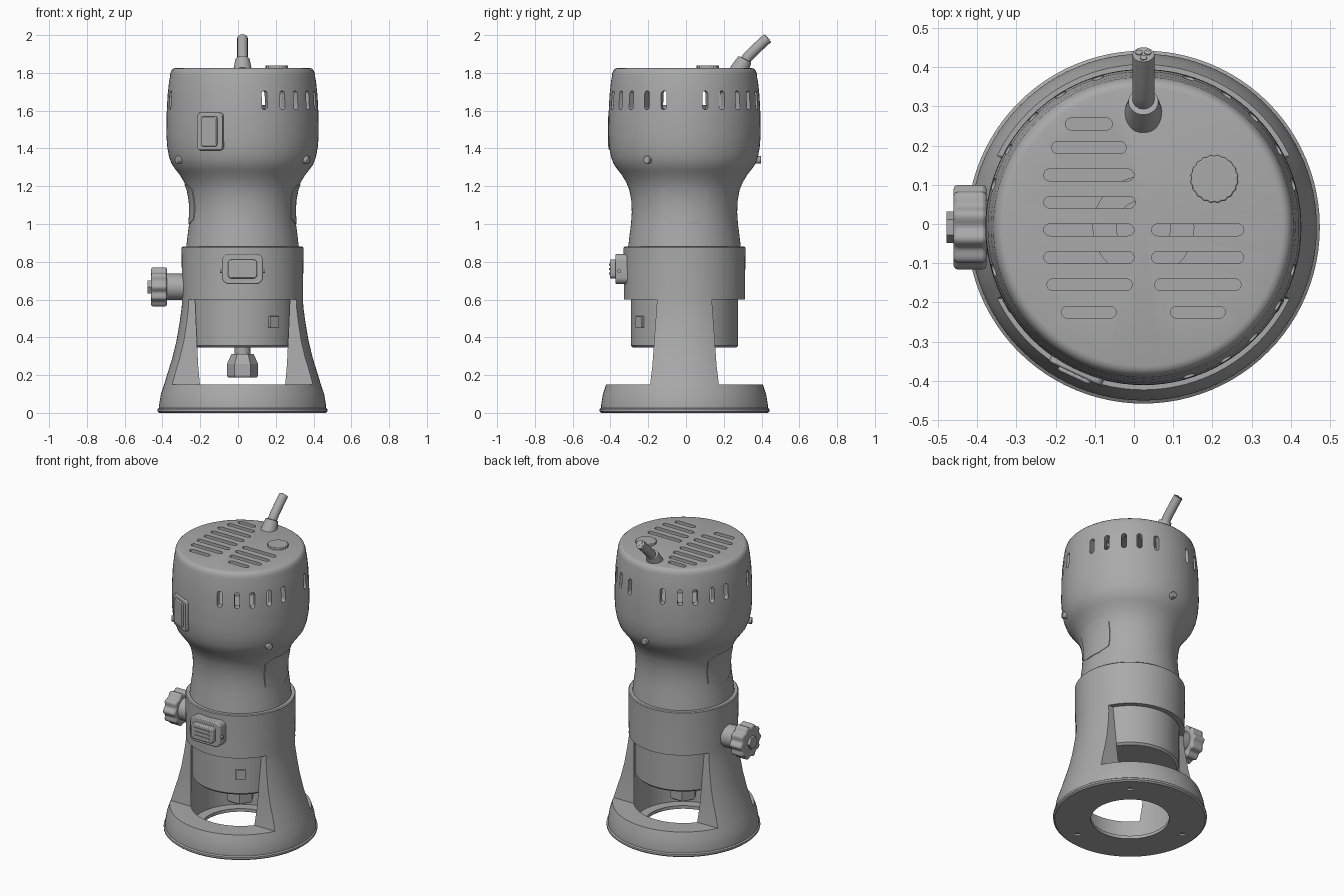
import bpy, bmesh
from math import sin, cos, pi, radians, sqrt
from mathutils import Matrix, Vector

if "Cube" in bpy.data.objects:
    bpy.data.objects.remove(bpy.data.objects["Cube"])

AXIS = Matrix.Translation((0.024, -0.008, 0))

grey = bpy.data.materials.new("mid grey")
grey.use_nodes = True
GREY = (0.4, 0.4, 0.4, 1)
grey.diffuse_color = GREY
grey.node_tree.nodes["Principled BSDF"].inputs["Base Color"].default_value = GREY


def finish(name, bm, bevel=0, smooth=True):
    """Turn a bmesh built around the tool axis into a finished object."""
    bmesh.ops.recalc_face_normals(bm, faces=bm.faces)
    bm.transform(AXIS)
    me = bpy.data.meshes.new(name)
    bm.to_mesh(me)
    bm.free()
    me.materials.append(grey)
    ob = bpy.data.objects.new(name, me)
    bpy.context.collection.objects.link(ob)
    if bevel:
        mod = ob.modifiers.new("bevel", "BEVEL")
        mod.width, mod.segments, mod.limit_method = bevel, 2, "ANGLE"
    if smooth:
        shade(ob)
    return ob


def shade(ob):
    bpy.ops.object.select_all(action="DESELECT")
    ob.select_set(True)
    bpy.context.view_layer.objects.active = ob
    bpy.ops.object.shade_smooth_by_angle(angle=radians(32))


def lathe(bm, pts, steps=96, closed=False, m=Matrix()):
    """Spin an (r, z) profile around the z axis."""
    vs = [bm.verts.new((r, 0, z)) for r, z in pts]
    pairs = list(zip(vs, vs[1:])) + ([(vs[-1], vs[0])] if closed else [])
    es = [bm.edges.new(p) for p in pairs]
    before = set(bm.verts) - set(vs)
    bmesh.ops.spin(bm, geom=vs + es, cent=(0, 0, 0), axis=(0, 0, 1),
                   angle=2 * pi, steps=steps, use_merge=False)
    new = [v for v in bm.verts if v not in before]
    bmesh.ops.remove_doubles(bm, verts=new, dist=0.0002)
    bmesh.ops.transform(bm, matrix=m, verts=[v for v in bm.verts if v not in before])


def prism(bm, outline, depth, m=Matrix(), top=1):
    """Extrude an outline along local z, scaling the far end by top."""
    n = len(outline)
    a = [bm.verts.new(m @ Vector((x, y, 0))) for x, y in outline]
    b = [bm.verts.new(m @ Vector((x * top, y * top, depth))) for x, y in outline]
    bm.faces.new(a[::-1])
    bm.faces.new(b)
    for i in range(n):
        j = (i + 1) % n
        bm.faces.new((a[i], a[j], b[j], b[i]))


def rrect(w, h, r, k=5):
    out = []
    for q, (sx, sy) in enumerate(((1, 1), (-1, 1), (-1, -1), (1, -1))):
        for i in range(k + 1):
            t = (q + i / k) * pi / 2
            out.append((sx * (w / 2 - r) + r * cos(t), sy * (h / 2 - r) + r * sin(t)))
    return out


def ngon(n, r, turn=0):
    return [(r * cos(turn + i * 2 * pi / n), r * sin(turn + i * 2 * pi / n)) for i in range(n)]


def radial(deg, dist, z):
    """Frame on the side wall: x along the tangent, y up, z outward."""
    a = radians(deg)
    t, u, o = Vector((-sin(a), cos(a), 0)), Vector((0, 0, 1)), Vector((cos(a), sin(a), 0))
    m = Matrix((t, u, o)).transposed().to_4x4()
    m.translation = o * dist + u * z
    return m


def cut(ob, bm):
    """Subtract a bmesh of cutters and bake the result."""
    tool = finish("cutter", bm, smooth=False)
    tool.hide_render = True
    mod = ob.modifiers.new("cut", "BOOLEAN")
    mod.object, mod.solver = tool, "EXACT"
    bpy.context.view_layer.objects.active = ob
    bpy.ops.object.modifier_apply(modifier="cut")
    bpy.data.objects.remove(tool)
    shade(ob)


def side_part(name, outline, depth, frame, bevel=0.0, top=1):
    bm = bmesh.new()
    prism(bm, outline, depth, frame, top)
    return finish(name, bm, bevel)


# Base, legs and clamp sleeve: one turned shell with windows front and back
bm = bmesh.new()
lathe(bm, [(.23, 0), (.44, 0), (.45, .008), (.45, .02), (.442, .026), (.442, .04),
           (.432, .1), (.415, .15), (.397, .21), (.372, .29), (.35, .38), (.333, .48),
           (.322, .56), (.32, .61), (.323, .875), (.318, .88), (.29, .88), (.29, .02), (.23, .02)],
      closed=True)
base = finish("base_and_sleeve", bm, smooth=False)
bm = bmesh.new()
for s in (-1, 1):
    window = [(s * y, z) for y, z in ((.182, .15), (.17, .25), (.145, .6), (.6, .6), (.6, .15))]
    prism(bm, window, 1.2, Matrix.Translation((-.6, 0, 0)) @ radial(0, 0, 0))
for k in range(3):
    a = radians(50 + 120 * k)
    prism(bm, ngon(3, .024, a), .03, Matrix.Translation((.355 * cos(a), .355 * sin(a), -.02)))
cut(base, bm)

# Motor housing inside the sleeve
bm = bmesh.new()
lathe(bm, [(0, .345), (.272, .345), (.284, .357), (.284, .9), (0, .9)])
finish("motor_housing", bm)

# Main body: waisted grip and hollow head
GRIP = [(.298, .88), (.291, .94), (.283, 1.0), (.279, 1.06), (.281, 1.12), (.292, 1.18),
        (.308, 1.22), (.332, 1.26), (.352, 1.285)]
bm = bmesh.new()
lathe(bm, [(0, .88)] + GRIP + [(.374, 1.315), (.389, 1.355), (.399, 1.41), (.403, 1.47),
      (.402, 1.58), (.397, 1.68), (.389, 1.755), (.385, 1.775), (.383, 1.795), (.376, 1.814),
      (.366, 1.823), (.355, 1.826), (0, 1.826),
      (0, 1.796), (.345, 1.796), (.36, 1.56), (0, 1.56)][:-4])
body = finish("body", bm, smooth=False)
bm = bmesh.new()
lathe(bm, [(0, 1.796), (.345, 1.796), (.362, 1.56), (0, 1.56)])
cut(body, bm)

# Cooling slots around the head and across the lid
bm = bmesh.new()
for deg in (16, 30, 45, 58, 73):
    for d in (deg, 180 - deg, -deg, 180 + deg):
        if not 205 < 0 + d < 270 + 0:
            if d != 180 + 45:
                prism(bm, rrect(.03, .1, .0149), .1, radial(d, .34, 1.655))
lid_rows = [(.255, -.175, -.055), (.195, -.21, -.02), (.125, -.23, 0), (.055, -.23, .003),
            (-.015, -.23, 0), (-.085, -.23, 0), (-.155, -.222, -.005), (-.225, -.185, -.045),
            (-.015, .045, .28), (-.085, .045, .28), (-.155, .053, .273), (-.225, .093, .233)]
for y, x0, x1 in lid_rows:
    prism(bm, rrect(x1 - x0, .03, .0149), .08,
          Matrix.Translation(((x0 + x1) / 2 - .024, y + .008, 1.77)))
cut(body, bm)

# Armature seen through the slots
bm = bmesh.new()
lathe(bm, [(0, 1.55), (.13, 1.55), (.13, 1.63), (.07, 1.63), (.07, 1.74), (0, 1.74)], 32)
finish("armature", bm)


# Side grip panels that follow the waist
def grip_radius(z):
    for (r0, z0), (r1, z1) in zip(GRIP, GRIP[1:]):
        if z <= z1:
            return r0 + (r1 - r0) * (z - z0) / (z1 - z0)


for side, label in ((1, "left"), (-1, "right")):
    bm = bmesh.new()
    rows = []
    for z, w in ((1.0, .05), (1.025, .115), (1.06, .118), (1.12, .122), (1.18, .125), (1.21, .08)):
        ys = [w * (i / 6 - 1) for i in range(13)]
        r = grip_radius(z) + .004
        rows.append([bm.verts.new((side * sqrt(r * r - y * y), y, z)) for y in ys])
    for a, b in zip(rows, rows[1:]):
        for i in range(12):
            bm.faces.new((a[i], a[i + 1], b[i + 1], b[i]))
    rim = bmesh.ops.extrude_face_region(bm, geom=bm.faces[:])["geom"]
    bmesh.ops.translate(bm, vec=(-side * .015, 0, 0),
                        verts=[v for v in rim if isinstance(v, bmesh.types.BMVert)])
    finish(label + "_grip_panel", bm)

# Head screws
for k, deg in enumerate((90, 210, 330)):
    side_part(f"head_screw_{k + 1}", ngon(16, .02), .035, radial(deg, .37, 1.34), .004)

# Power switch on the head
side_part("switch_frame", rrect(.148, .2, .02), .05, radial(245, .363, 1.49), .005)
side_part("switch_rocker", rrect(.09, .16, .012), .06, radial(245, .363, 1.49), .004)

# Control box on the sleeve, with louvres and side pins
side_part("control_frame", rrect(.215, .16, .035), .07, radial(270, .295, .762), .006)
side_part("control_button", rrect(.155, .1, .02), .1, radial(270, .295, .762), .006)
for k in (-1, 0, 1):
    side_part(f"louvre_{k + 2}", rrect(.11, .01, .004), .006, radial(270, .393, .762 + k * .024))
bm = bmesh.new()
prism(bm, ngon(12, .01), .236, Matrix.Translation((-.118, -.345, .75)) @ radial(0, 0, 0))
finish("control_pins", bm)

# Spindle lock button on the motor housing
side_part("spindle_lock", rrect(.06, .062, .006), .035, radial(305, .262, .482), .003)

# Spindle and collet nut
bm = bmesh.new()
lathe(bm, [(0, .25), (.042, .25), (.042, .35), (0, .35)], 32)
finish("spindle", bm)
bm = bmesh.new()
prism(bm, ngon(6, .083), .06, Matrix.Translation((0, 0, .198)))
prism(bm, ngon(6, .083), .055, Matrix.Translation((0, 0, .258)), .7)
prism(bm, ngon(6, .083), -.01, Matrix.Translation((0, 0, .198)), .92)
finish("collet_nut", bm)

# Clamp knob: stem, fluted grip and nut end
side_part("knob_stem", ngon(32, .07), .14, radial(180, .27, .667))
flutes = [((.101 + .007 * cos(10 * t)) * cos(t), (.101 + .007 * cos(10 * t)) * sin(t))
          for t in (i * pi / 50 for i in range(100))]
side_part("clamp_knob", flutes, .084, radial(180, .4, .667), .01)
side_part("knob_nut", ngon(6, .04), .03, radial(180, .472, .667))

# Speed dial on the lid
dial = [((.062 if i % 2 else .058) * cos(i * pi / 20), (.062 if i % 2 else .058) * sin(i * pi / 20))
        for i in range(40)]
side_part("speed_dial", dial, .03, Matrix.Translation((.181, .123, 1.81)), .003)

# Power cord with its boot and wire ends
path = [Vector((0, .29, 1.80)), Vector((0, .318, 1.865)), Vector((0, .36, 1.912)), Vector((0, .44, 1.984))]
cu = bpy.data.curves.new("power_cord", "CURVE")
cu.dimensions, cu.bevel_depth, cu.bevel_resolution, cu.use_fill_caps = "3D", .028, 6, True
sp = cu.splines.new("NURBS")
sp.points.add(len(path) - 1)
for p, co in zip(sp.points, path):
    p.co = (*(AXIS @ co), 1)
sp.use_endpoint_u, sp.order_u = True, 3
cu.materials.append(grey)
bpy.context.collection.objects.link(bpy.data.objects.new("power_cord", cu))
lean = Matrix.Translation((0, .285, 1.805)) @ Matrix.Rotation(radians(-28), 4, "X")
bm = bmesh.new()
lathe(bm, [(0, 0), (.05, 0), (.046, .03), (.038, .075), (.028, .077), (0, .077)], 32, m=lean)
finish("cord_boot", bm)
tip = Matrix.Translation(path[-1]) @ (path[-1] - path[-2]).to_track_quat("Z", "Y").to_matrix().to_4x4()
bm = bmesh.new()
for x, y in ngon(3, .013, pi / 2):
    prism(bm, ngon(12, .009), .006, tip @ Matrix.Translation((x, y, -.003)))
finish("cord_wires", bm)
